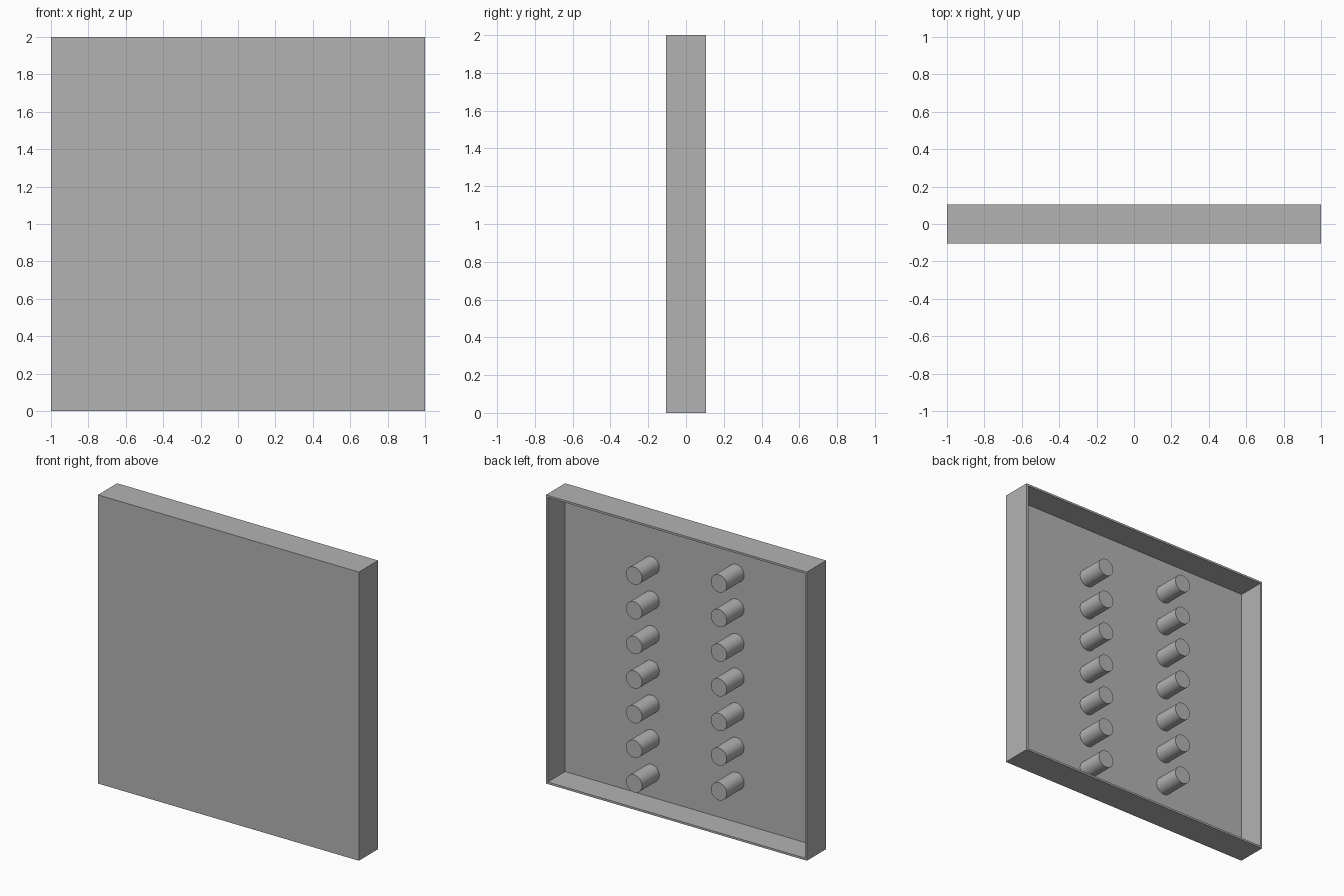
import bpy
import bmesh
import math
from mathutils import Matrix

if "Cube" in bpy.data.objects:
    bpy.data.objects.remove(bpy.data.objects["Cube"])

HALF_DEPTH = 0.105
WALL = 0.02          # thickness of the rim and the front plate
PEG_RADIUS = 0.061

grey = bpy.data.materials.new("light grey")
grey.diffuse_color = (0.45, 0.45, 0.45, 1)
grey.use_nodes = True
grey.node_tree.nodes["Principled BSDF"].inputs["Base Color"].default_value = grey.diffuse_color


def finish(name, bm):
    mesh = bpy.data.meshes.new(name)
    bm.to_mesh(mesh)
    bm.free()
    mesh.materials.append(grey)
    obj = bpy.data.objects.new(name, mesh)
    bpy.context.collection.objects.link(obj)
    return obj


# Square tray: a box whose back face is inset and pushed in to leave a rim
bm = bmesh.new()
bmesh.ops.create_cube(bm, size=1, matrix=Matrix.Translation((0, 0, 1))
                      @ Matrix.Diagonal((2, 2 * HALF_DEPTH, 2, 1)))
back = max(bm.faces, key=lambda f: f.calc_center_median().y)
bmesh.ops.inset_region(bm, faces=[back], thickness=WALL)
pocket = bmesh.ops.extrude_face_region(bm, geom=[back])["geom"]
bmesh.ops.translate(bm, vec=(0, -(2 * HALF_DEPTH - WALL), 0),
                    verts=[g for g in pocket if isinstance(g, bmesh.types.BMVert)])
if back.is_valid:
    bmesh.ops.delete(bm, geom=[back], context="FACES_ONLY")
bmesh.ops.recalc_face_normals(bm, faces=bm.faces)
finish("tray", bm)


# Two staggered columns of round pegs standing on the plate, flush with the rim
def add_peg(name, x, z):
    bm = bmesh.new()
    length = 2 * HALF_DEPTH - WALL
    matrix = Matrix.Translation((x, WALL / 2, z)) @ Matrix.Rotation(math.pi / 2, 4, "X")
    bmesh.ops.create_cone(bm, cap_ends=True, segments=32, radius1=PEG_RADIUS,
                          radius2=PEG_RADIUS, depth=length, matrix=matrix)
    peg = finish(name, bm)
    bpy.ops.object.select_all(action="DESELECT")
    peg.select_set(True)
    bpy.context.view_layer.objects.active = peg
    bpy.ops.object.shade_smooth_by_angle(angle=math.radians(30))


for side, x, lowest in (("left", -0.325, 0.30), ("right", 0.325, 0.18)):
    for i in range(7):
        add_peg(f"{side}_peg_{i + 1}", x, lowest + 0.24 * i)
